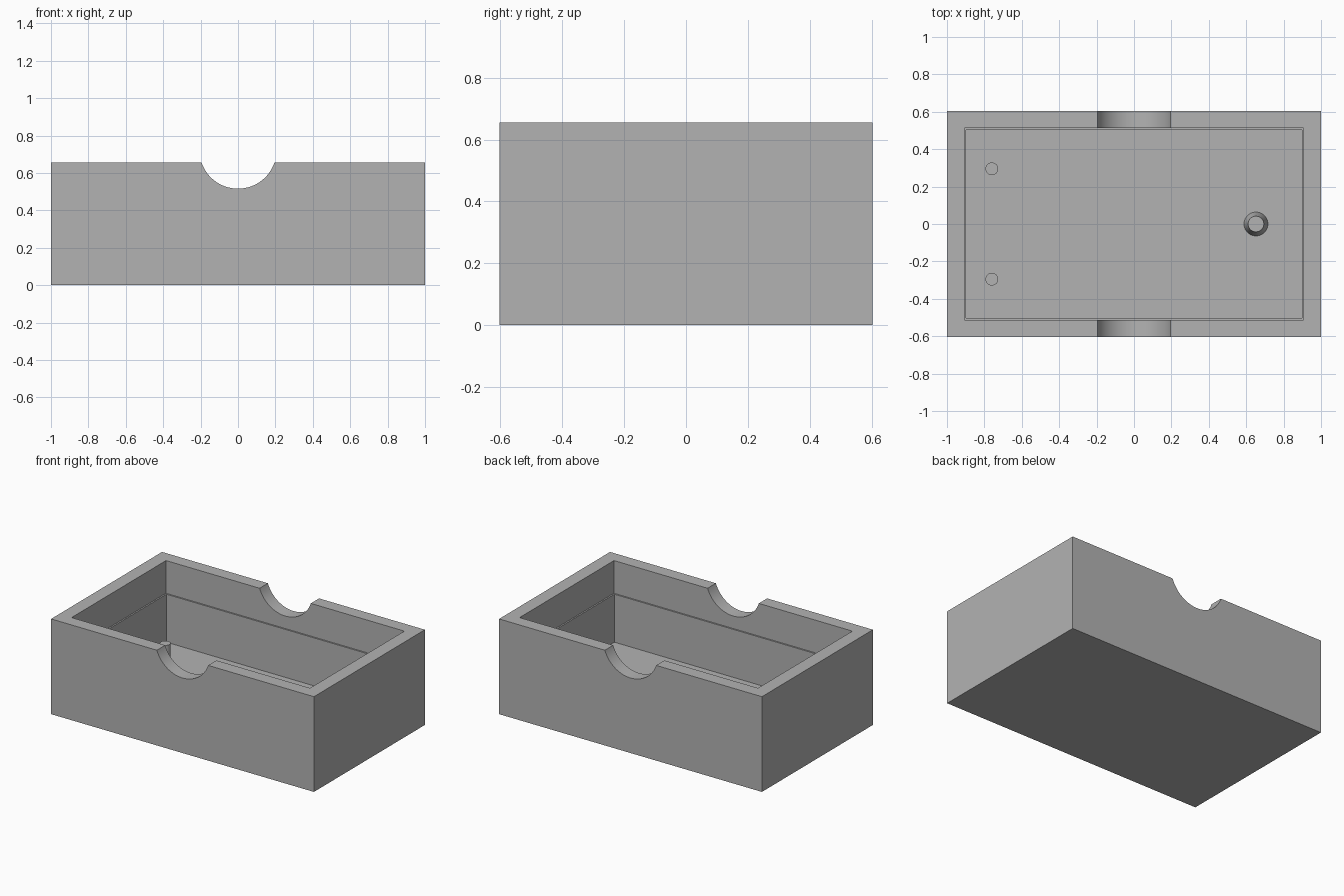
import bpy
import math

old = bpy.data.objects.get("Cube")
if old:
    bpy.data.objects.remove(old, do_unlink=True)

grey = bpy.data.materials.new("plain_grey")
grey.use_nodes = True
colour = (0.45, 0.45, 0.45, 1)
grey.diffuse_color = colour
grey.node_tree.nodes["Principled BSDF"].inputs["Base Color"].default_value = colour

HEIGHT, FLOOR, LEDGE = 0.655, 0.10, 0.43


def finish(name):
    ob = bpy.context.object
    ob.name = name
    ob.data.materials.append(grey)
    return ob


def block(name, half_x, half_y, z0, z1):
    bpy.ops.mesh.primitive_cube_add(size=2, location=(0, 0, (z0 + z1) / 2))
    ob = finish(name)
    ob.scale = (half_x, half_y, (z1 - z0) / 2)
    bpy.ops.object.transform_apply(location=False, rotation=False)
    return ob


def cut(target, cutter):
    bpy.context.view_layer.objects.active = target
    mod = target.modifiers.new("cut", "BOOLEAN")
    mod.operation = "DIFFERENCE"
    mod.solver = "EXACT"
    mod.object = cutter
    bpy.ops.object.modifier_apply(modifier=mod.name)
    bpy.data.objects.remove(cutter, do_unlink=True)


# Open box: main cavity, then a slightly wider upper part that leaves a thin ledge
box = block("box_shell", 1, 0.603, 0, HEIGHT)
cut(box, block("cavity_cutter", 0.897, 0.503, FLOOR, 1))
cut(box, block("ledge_cutter", 0.907, 0.513, LEDGE, 1))

# Round finger notches through the front and back walls
bpy.ops.mesh.primitive_cylinder_add(vertices=96, radius=0.206, depth=2,
                                    location=(0, 0, 0.722),
                                    rotation=(math.pi / 2, 0, 0))
cut(box, finish("notch_cutter"))


def smooth(ob):
    bpy.ops.object.select_all(action="DESELECT")
    ob.select_set(True)
    bpy.context.view_layer.objects.active = ob
    bpy.ops.object.shade_smooth_by_angle(angle=math.radians(30))


smooth(box)


# Pegs standing on the floor
def peg(name, x, y, r_base, r_top, top):
    z0 = FLOOR - 0.01
    bpy.ops.mesh.primitive_cone_add(vertices=48, radius1=r_base, radius2=r_top,
                                    depth=top - z0, location=(x, y, (top + z0) / 2))
    smooth(finish(name))


for side, y in (("back", 0.295), ("front", -0.295)):
    peg(side + "_peg", -0.76, y, 0.034, 0.034, 0.21)
peg("tapered_peg", 0.652, 0, 0.066, 0.042, 0.21)
